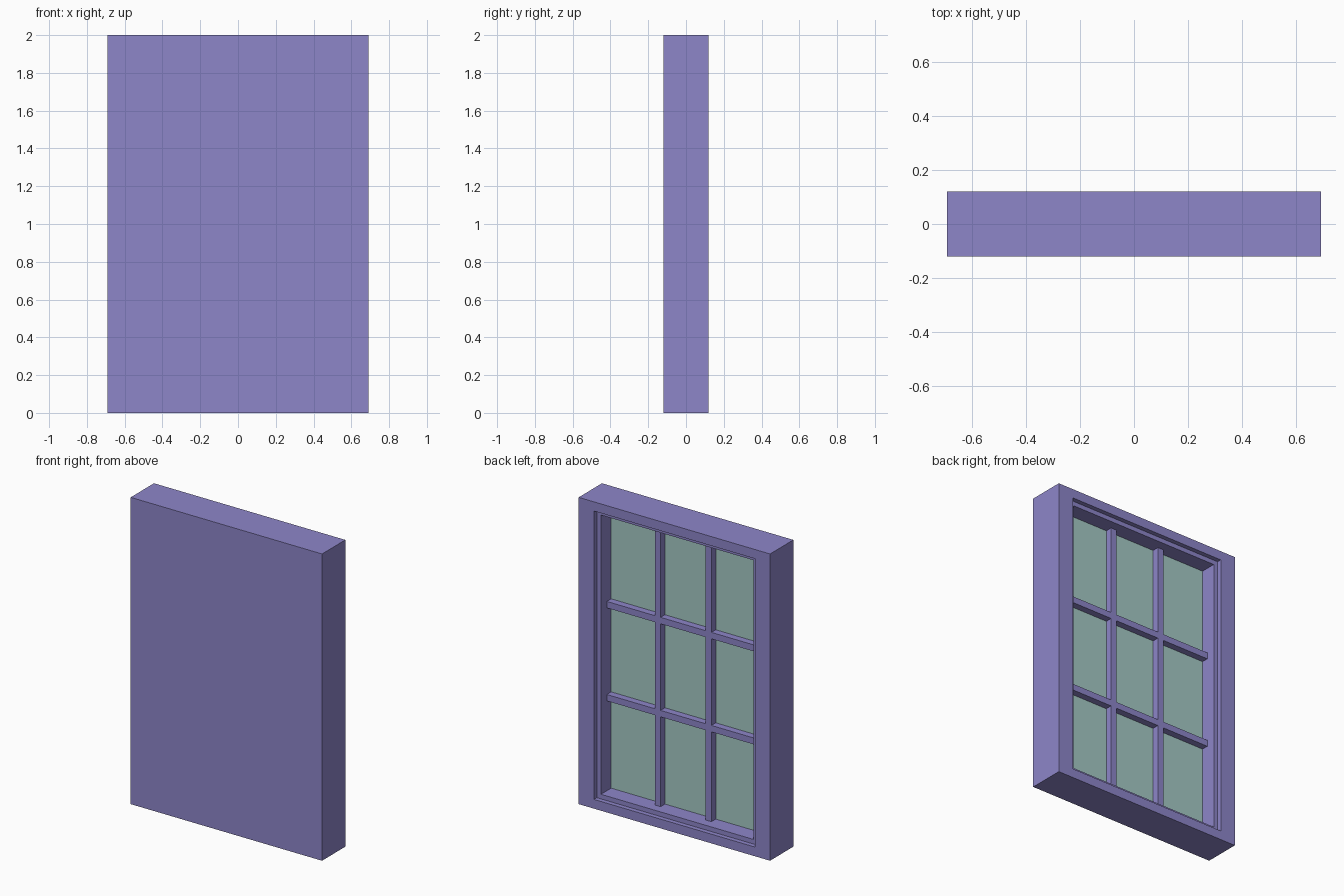
import bpy, bmesh

if "Cube" in bpy.data.objects:
    bpy.data.objects.remove(bpy.data.objects["Cube"])

W, H, D = 0.69, 2.0, 0.12        # half width, height, half depth
OX, OZ = 0.58, 0.06              # rebate: half width, margin top and bottom
IX, IZ = 0.55, 0.09              # sash opening: half width, margin
LIP_Y, BAR_Y, GLASS_Y = 0.09, 0.03, -0.015
BAR = 0.021                      # half width of a glazing bar


def material(name, rgb):
    m = bpy.data.materials.new(name)
    m.diffuse_color = (*rgb, 1)
    m.use_nodes = True
    m.node_tree.nodes["Principled BSDF"].inputs["Base Color"].default_value = m.diffuse_color
    return m


purple = material("purple_paint", (0.27, 0.238, 0.584))
green = material("pale_green_glass", (0.376, 0.584, 0.558))


def add_object(name, bm, mat):
    bmesh.ops.recalc_face_normals(bm, faces=bm.faces)
    me = bpy.data.meshes.new(name)
    bm.to_mesh(me)
    bm.free()
    me.materials.append(mat)
    ob = bpy.data.objects.new(name, me)
    bpy.context.collection.objects.link(ob)
    return ob


def box(name, x0, x1, y0, y1, z0, z1, mat):
    bm = bmesh.new()
    bmesh.ops.create_cube(bm, size=1)
    for v in bm.verts:
        v.co = (x1 if v.co.x > 0 else x0,
                y1 if v.co.y > 0 else y0,
                z1 if v.co.z > 0 else z0)
    return add_object(name, bm, mat)


# Frame: one block, stepped inward from the back face ring by ring
bm = bmesh.new()
rings = [(W, 0, -D), (W, 0, D), (OX, OZ, D), (OX, OZ, LIP_Y),
         (IX, IZ, LIP_Y), (IX, IZ, GLASS_Y - 0.005)]
loops = [[bm.verts.new((sx * x, y, z)) for sx, z in
          ((-1, m), (1, m), (1, H - m), (-1, H - m))] for x, m, y in rings]
for a, b in zip(loops, loops[1:]):
    for i in range(4):
        j = (i + 1) % 4
        bm.faces.new((a[i], a[j], b[j], b[i]))
bm.faces.new(loops[0])
bm.faces.new(loops[-1])
add_object("window_frame", bm, purple)

# Glass sheet at the bottom of the recess
box("glass_pane", -IX, IX, GLASS_Y - 0.005, GLASS_Y, IZ, H - IZ, green)

# Glazing bars: two full-height uprights, crossbars fitted between them
bx = IX / 3
for i, x in enumerate((-bx, bx)):
    box(f"upright_bar_{i + 1}", x - BAR, x + BAR, GLASS_Y, BAR_Y, IZ, H - IZ, purple)
spans = ((-IX, -bx - BAR), (-bx + BAR, bx - BAR), (bx + BAR, IX))
for row in (1, 2):
    z = IZ + (H - 2 * IZ) * row / 3
    for i, (x0, x1) in enumerate(spans):
        box(f"crossbar_{row}_{i + 1}", x0, x1, GLASS_Y, BAR_Y, z - BAR, z + BAR, purple)
